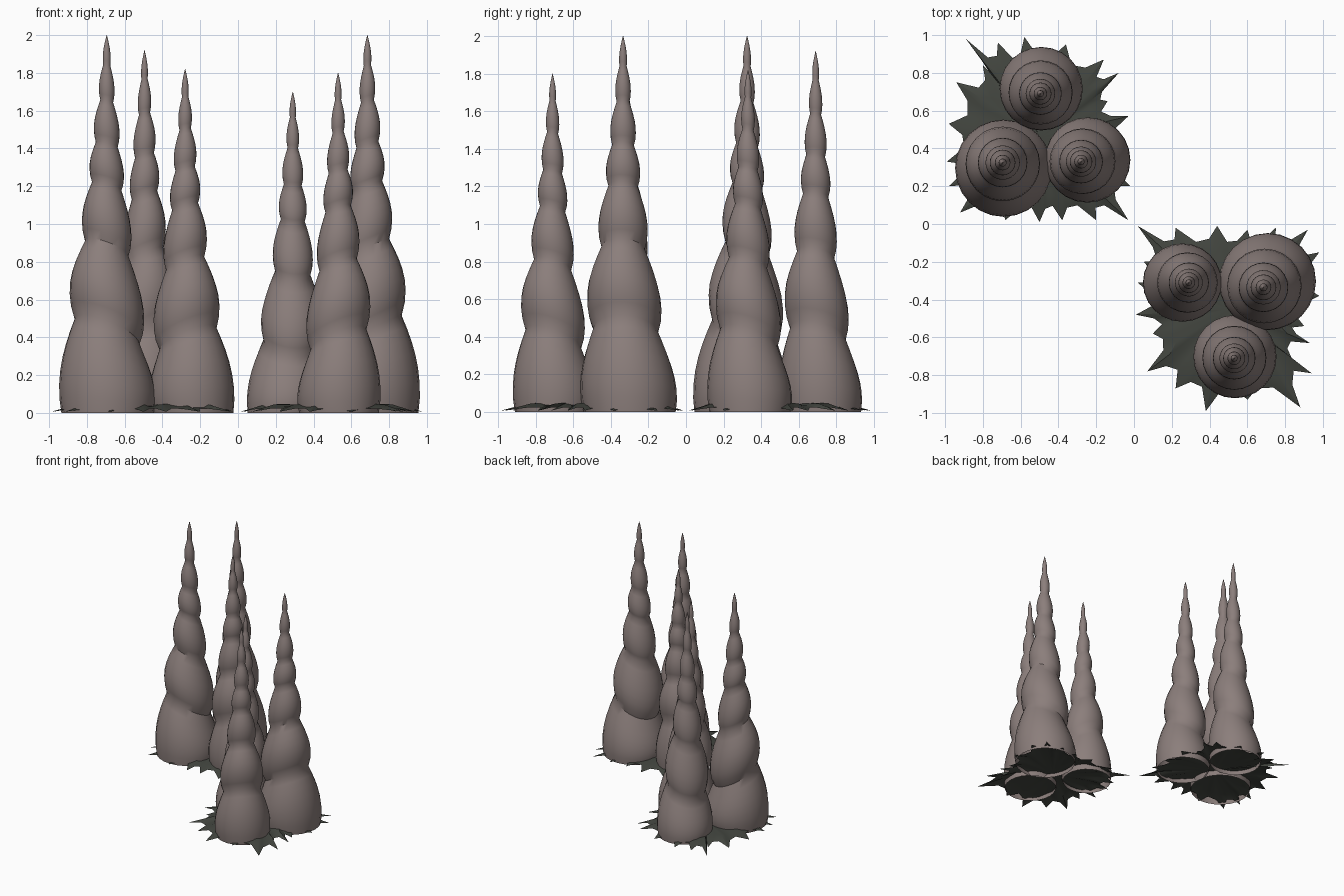
import bpy, math
from mathutils import Vector

if "Cube" in bpy.data.objects:
    bpy.data.objects.remove(bpy.data.objects["Cube"])


def material(name, color):
    m = bpy.data.materials.new(name)
    m.diffuse_color = (*color, 1)
    m.use_nodes = True
    m.node_tree.nodes["Principled BSDF"].inputs["Base Color"].default_value = m.diffuse_color
    return m


STONE = material("stone", (0.26, 0.21, 0.20))
MOSS = material("moss", (0.055, 0.06, 0.05))


def make_object(name, verts, faces, mat, angle):
    me = bpy.data.meshes.new(name)
    me.from_pydata(verts, [], faces)
    me.materials.append(mat)
    ob = bpy.data.objects.new(name, me)
    bpy.context.collection.objects.link(ob)
    bpy.ops.object.select_all(action='DESELECT')
    ob.select_set(True)
    bpy.context.view_layer.objects.active = ob
    bpy.ops.object.shade_smooth_by_angle(angle=math.radians(angle))
    return ob


# Necks between bulbs: height, radius, slant; and the swell of each bulb
NECKS = [(0, .245, 0), (.43, .172, 1), (.87, .115, .9), (1.20, .078, .75),
         (1.42, .058, .6), (1.65, .034, .5), (1.84, .019, .3), (2.0, .001, 0)]
SWELL = [.036, .047, .03, .021, .019, .013, .008]
SIDES = 24
STEPS = 7


def spire(name, base, tip, height, width, direction, slant):
    """Stack of slanted bulbs tapering to a point."""
    k = height / 2
    d = math.radians(direction)
    rings = []
    for i, b in enumerate(SWELL):
        (z0, r0, s0), (z1, r1, s1) = NECKS[i], NECKS[i + 1]
        for j in range(STEPS):
            t = j / STEPS
            rings.append((z0 + (z1 - z0) * t,
                          r0 + (r1 - r0) * t + b * math.sin(math.pi * t ** .85),
                          s0 + (s1 - s0) * t))
    rings.append(NECKS[-1])
    verts, faces = [], []
    for z, r, s in rings:
        f = min(1, z / .7)
        cx = base[0] + (tip[0] - base[0]) * f
        cy = base[1] + (tip[1] - base[1]) * f
        r *= width
        for n in range(SIDES):
            a = 2 * math.pi * n / SIDES
            verts.append((cx + r * math.cos(a), cy + r * math.sin(a),
                          z * k + slant * s * r * math.cos(a - d)))
    for i in range(len(rings) - 1):
        for n in range(SIDES):
            a, b = i * SIDES + n, i * SIDES + (n + 1) % SIDES
            faces.append((a, b, b + SIDES, a + SIDES))
    top = (len(rings) - 1) * SIDES
    faces.append(tuple(range(top, top + SIDES)))
    make_object(name, verts, faces, STONE, 40)


def moss_mat(name, tips, center):
    """Ragged ground sheet: spiky rim, raised middle."""
    c = Vector(center)
    rim, inner = [], []
    n = len(tips)
    for i in range(n):
        p, q = Vector(tips[i]), Vector(tips[(i + 1) % n])
        rim.append((*p, .006))
        inner.append((*(c + (p - c) * .72), .045))
        for t, pull in ((.28, .85), (.68, .82)):
            v = c + (p.lerp(q, t) - c) * pull
            rim.append((*v, .022))
            inner.append((*(c + (v - c) * .8), .035 + .012 * (i % 2)))
    m = len(rim)
    faces = []
    for i in range(m):
        j = (i + 1) % m
        faces.append((i, j, m + j, m + i))
        faces.append((m + i, m + j, 2 * m))
    make_object(name, rim + inner + [(*c, .04)], faces, MOSS, 30)


# Left rear cluster
spire("left_spire_tall", (-.69, .29), (-.695, .325), 2.0, 1.0, 222, .52)
spire("left_spire_back", (-.49, .72), (-.495, .69), 1.92, .86, 335, .5)
spire("left_spire_inner", (-.24, .34), (-.28, .33), 1.82, .88, 320, .5)

# Right front cluster
spire("right_spire_tall", (.71, -.30), (.685, -.335), 2.0, 1.0, 352, .5)
spire("right_spire_inner", (.25, -.31), (.29, -.31), 1.70, .81, 105, .5)
spire("right_spire_front", (.535, -.70), (.53, -.71), 1.80, .86, 318, .5)

# Ragged moss under each cluster, rims listed counterclockwise
moss_mat("left_moss",
         [(-.03, .02), (-.02, .20), (-.02, .36), (-.03, .57), (-.14, .65),
          (-.08, .80), (-.16, .87), (-.36, .95), (-.58, .99), (-.72, .96),
          (-.89, .98), (-.80, .84), (-.94, .75), (-.98, .53), (-.99, .33),
          (-.98, .20), (-.92, .06), (-.68, .02), (-.50, .01), (-.38, .02),
          (-.20, .02)], (-.49, .46))
moss_mat("right_moss",
         [(.98, -.38), (.98, -.15), (.92, -.03), (.75, -.02), (.60, -.03),
          (.44, -.01), (.22, -.02), (.02, -.01), (.05, -.20), (.02, -.31),
          (.01, -.48), (.10, -.58), (.07, -.78), (.22, -.87), (.38, -.99),
          (.60, -.93), (.88, -.97), (.94, -.79), (.84, -.72), (.93, -.63),
          (.90, -.54)], (.50, -.45))
